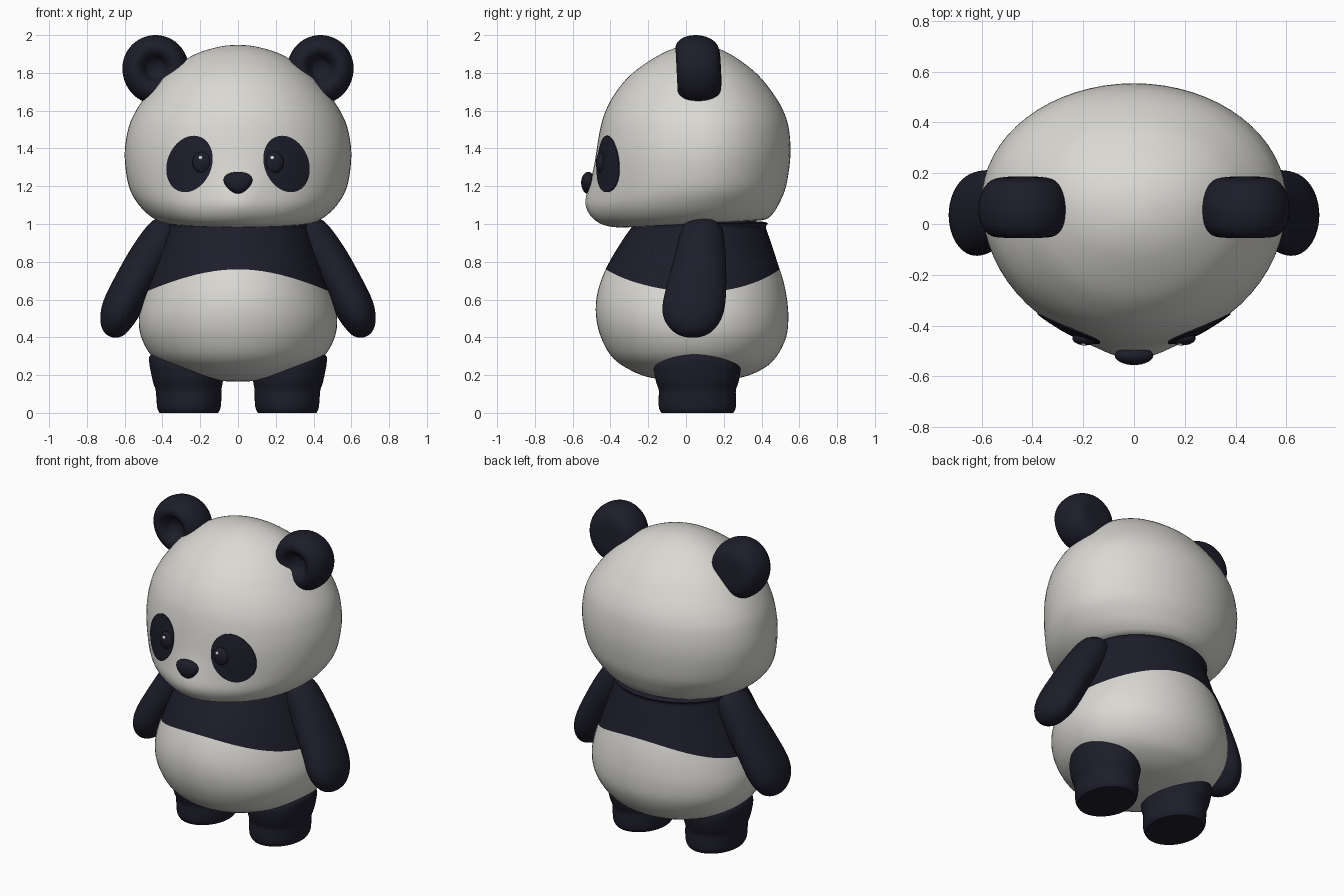
import bpy, bmesh, math
from mathutils import Vector

if "Cube" in bpy.data.objects:
    bpy.data.objects.remove(bpy.data.objects["Cube"])

def material(name, rgb):
    m = bpy.data.materials.new(name)
    m.diffuse_color = (*rgb, 1)
    m.use_nodes = True
    m.node_tree.nodes["Principled BSDF"].inputs["Base Color"].default_value = m.diffuse_color
    return m

CREAM = material("cream white", (0.70, 0.69, 0.65))
DARK = material("blue black", (0.0125, 0.0125, 0.024))
WHITE = material("highlight white", (0.9, 0.9, 0.92))
SEG = 64

def finish(bm, name, mats, angle=50):
    bmesh.ops.remove_doubles(bm, verts=bm.verts, dist=0.0002)
    bmesh.ops.recalc_face_normals(bm, faces=bm.faces)
    me = bpy.data.meshes.new(name)
    bm.to_mesh(me)
    bm.free()
    for m in mats:
        me.materials.append(m)
    ob = bpy.data.objects.new(name, me)
    bpy.context.collection.objects.link(ob)
    bpy.ops.object.select_all(action='DESELECT')
    ob.select_set(True)
    bpy.context.view_layer.objects.active = ob
    bpy.ops.object.shade_smooth_by_angle(angle=math.radians(angle))
    return ob

def loft(name, rings, mats, row_mat=lambda i: 0):
    """Skin a list of closed rings; rings collapsed to a point become poles."""
    bm = bmesh.new()
    vs = [[bm.verts.new(p) for p in r] for r in rings]
    n = len(rings[0])
    for i in range(len(vs) - 1):
        for j in range(n):
            k = (j + 1) % n
            f = bm.faces.new((vs[i][j], vs[i][k], vs[i + 1][k], vs[i + 1][j]))
            f.material_index = row_mat(i)
    return finish(bm, name, mats)

def spline(keys, n=5, poles=False):
    """Catmull-Rom through key rows; poles mirror (z, half width, front, back)."""
    flip = lambda k: (k[0], -k[1], k[3], k[2])
    first = flip(keys[1]) if poles else keys[0]
    last = flip(keys[-2]) if poles else keys[-1]
    k = [first, *keys, last]
    out = []
    for i in range(1, len(k) - 2):
        for s in range(n):
            t = s / n
            out.append(tuple(0.5 * (2*b + (c-a)*t + (2*a-5*b+4*c-d)*t*t + (3*b-a-3*c+d)*t**3)
                             for a, b, c, d in zip(*k[i-1:i+3])))
    return out + [keys[-1]]

def row_at(table, z):
    for a, b in zip(table, table[1:]):
        if a[0] <= z < b[0]:
            t = (z - a[0]) / (b[0] - a[0])
            return tuple(p + (q - p) * t for p, q in zip(a, b))
    return table[-1]

def oval(row, th):
    """Point on an oval with different front and back depths."""
    z, hw, yf, yb = row
    cy = yf + 0.55 * (yb - yf)
    c = math.cos(th)
    return Vector((hw * math.sin(th), cy - c * ((cy - yf) if c > 0 else (yb - cy)), z))

ANG = [2 * math.pi * j / SEG for j in range(SEG)]

# Head: egg-shaped loft with a soft muzzle and a nearly flat underside
head = spline([(1.0, 0, .03, .03), (1.0, .2, -.17, .22), (1.0, .37, -.35, .40),
               (1.03, .45, -.45, .455), (1.1, .525, -.495, .495), (1.2, .578, -.486, .53),
               (1.36, .6, -.476, .553), (1.5, .582, -.455, .545), (1.6, .54, -.425, .515),
               (1.7, .47, -.37, .455), (1.8, .377, -.282, .37), (1.89, .245, -.15, .25),
               (1.935, .115, -.045, .15), (1.948, 0, .05, .05)], poles=True)

def muzzle(x, z):
    return 0.037 * math.exp(-(x / .14) ** 2 - ((z - 1.14) / .13) ** 2)

def head_point(row, th):
    p = oval(row, th)
    if math.cos(th) > 0 and p.y < -.2:
        p.y -= muzzle(p.x, p.z)
    p.z += .05 * p.y * max(0, 1 - (p.z - 1) / .2)
    return p

loft("head", [[head_point(r, t) for t in ANG] for r in head], [CREAM])

def face_y(x, z):
    row = row_at(head, z)
    return oval(row, math.asin(x / row[1])).y - muzzle(x, z)

# Torso: pear shape, dark above a curved band line
torso = spline([(.165, 0, .05, .05), (.185, .2, -.18, .28), (.235, .36, -.31, .41),
                (.3, .455, -.395, .48), (.4, .512, -.45, .53), (.5, .525, -.475, .542),
                (.6, .505, -.475, .535), (.7, .47, -.45, .515), (.8, .435, -.405, .483),
                (.9, .4, -.345, .45), (.98, .375, -.29, .422), (1.012, .35, -.26, .405),
                (1.02, 0, .07, .07)], poles=True)

def torso_point(row, th):
    w = max(0, 1 - abs(row[0] - .7) / .3)
    if w:
        row = row_at(torso, row[0] + w * (.06 - .12 * math.sin(th) ** 2))
    return oval(row, th)

loft("torso", [[torso_point(r, t) for t in ANG] for r in torso], [CREAM, DARK],
     lambda i: int((torso[i][0] + torso[i + 1][0]) / 2 > .7))

def ball(name, center, size, mat, taper=0):
    bm = bmesh.new()
    bmesh.ops.create_uvsphere(bm, u_segments=32, v_segments=20, radius=1)
    for v in bm.verts:
        x, y, z = v.co
        v.co = Vector(center) + Vector((x * size[0] * (1 + taper * z), y * size[1], z * size[2]))
    return finish(bm, name, [mat])

# Nose: rounded triangle
ball("nose", (0, -.518, 1.218), (.073, .037, .058), DARK, .3)

# Ear profile: radius, depth; revolved about y with a dished front
ear = spline([(0, .185), (.08, .183), (.13, .168), (.162, .125), (.175, .065), (.165, .0),
              (.135, -.04), (.1, -.05), (.07, -.03), (.045, .01), (0, .025)], 4)
# Arm path: x, y, z, thickness, depth
arm = spline([(.35, .08, 1.0, .03, .06), (.38, .085, .965, .09, .11), (.465, .075, .83, .107, .135),
              (.56, .055, .67, .104, .158), (.615, .04, .56, .103, .165), (.643, .035, .49, .09, .147),
              (.658, .035, .435, .065, .105), (.665, .035, .408, .034, .055), (.667, .035, .4, 0, 0)], 4)
# Leg rings: z, centre x, half width, half depth
leg = spline([(.0, .26, .155, .19), (.025, .26, .167, .203), (.075, .26, .172, .205),
              (.12, .262, .174, .204), (.16, .265, .184, .217), (.21, .268, .192, .227),
              (.26, .27, .199, .225), (.3, .268, .2, .19), (.325, .26, .16, .12), (.33, .26, 0, 0)], 4)

for s, side in ((-1, "right"), (1, "left")):
    # Ears, slightly longer towards the head
    rings = []
    for r, y in ear:
        ring = []
        for t in ANG:
            dz = r * math.sin(t) * (1.08 if math.sin(t) < 0 else 1)
            ring.append(Vector((s * (.437 + r * math.cos(t)), y - .05 * dz, 1.825 + dz)))
        rings.append(ring)
    loft(side + "_ear", rings, [DARK])

    # Arms: oval rings square to the path
    rings = []
    for i, (x, y, z, rn, ry) in enumerate(arm):
        a, b = arm[max(i - 1, 0)], arm[min(i + 1, len(arm) - 1)]
        d = Vector((b[0] - a[0], b[2] - a[2])).normalized()
        rings.append([Vector((s * (x - d.y * rn * math.cos(t)), y + ry * math.sin(t),
                              z + d.x * rn * math.cos(t))) for t in ANG])
    rings.insert(0, [sum(rings[0], Vector()) / SEG] * SEG)
    loft(side + "_arm", rings, [DARK])

    # Legs with flat soles
    rings = [[Vector((s * (cx + rx * math.cos(t)), .06 + ry * math.sin(t), z)) for t in ANG]
             for z, cx, rx, ry in leg]
    rings.insert(0, [Vector((s * .26, .06, 0))] * SEG)
    loft(side + "_leg", rings, [DARK])

    # Eye patches: thin tilted ovals laid on the face
    tilt = math.radians(22)
    rings = []
    for k, lift in [(i / 8, .005) for i in range(9)] + [(1, -.004), (0, -.004)]:
        ring = []
        for t in ANG:
            u, v = .117 * k * math.cos(t), .154 * k * math.sin(t)
            x = .257 + u * math.cos(tilt) - v * math.sin(tilt)
            z = 1.318 + u * math.sin(tilt) + v * math.cos(tilt)
            ring.append(Vector((s * x, face_y(x, z) - lift, z)))
        rings.append(ring)
    loft(side + "_eye_patch", rings, [DARK])

    # Eyes with a small highlight
    ey = face_y(.19, 1.325)
    ball(side + "_eye", (s * .19, ey, 1.325), (.052, .027, .056), DARK)
    ball(side + "_eye_highlight", (s * .19 - .008, ey - .021, 1.35), (.011, .007, .011), WHITE)
